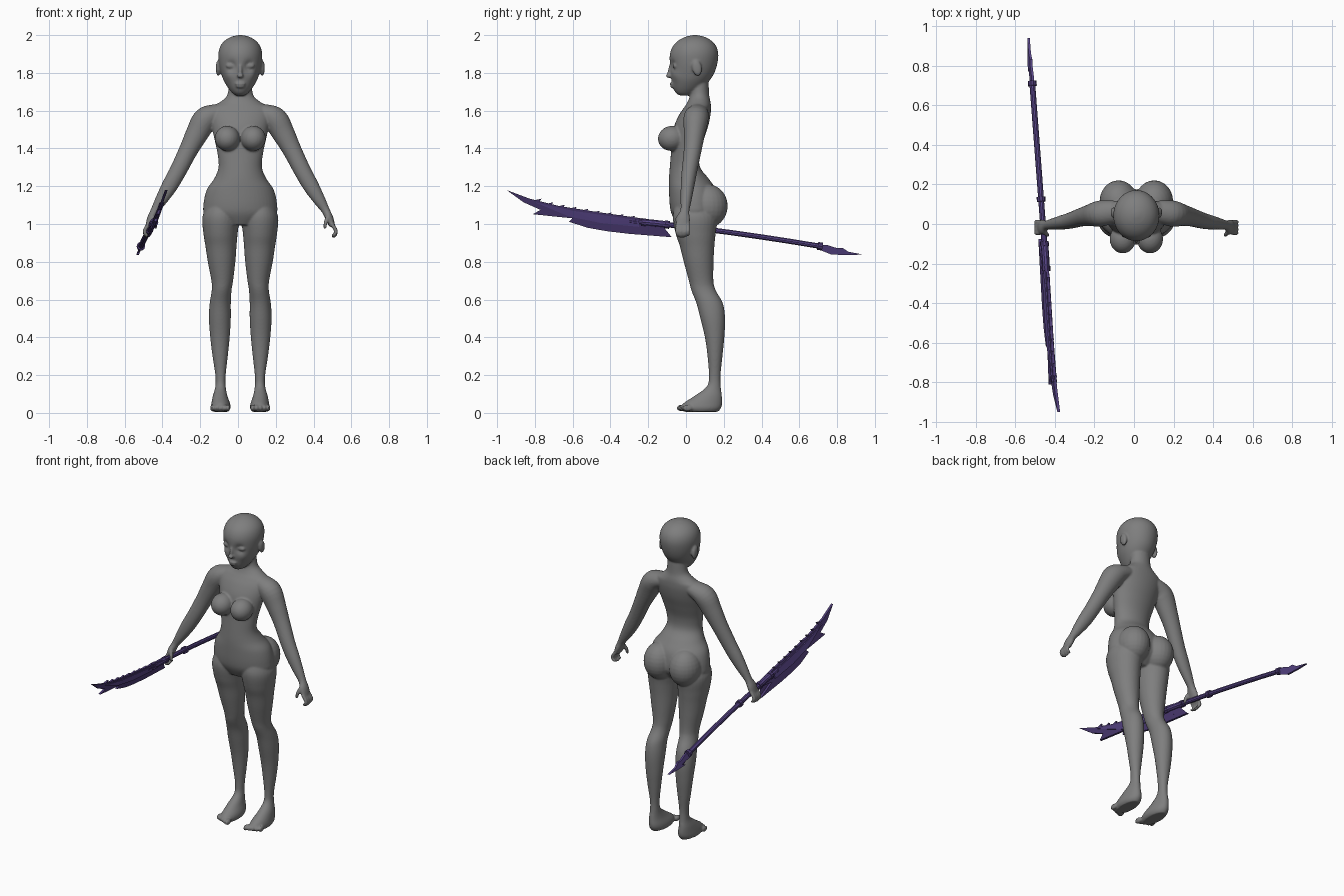
import bpy, bmesh, math
from mathutils import Vector, Matrix

CX = 0.012  # figure's centre line


def material(name, rgb):
    m = bpy.data.materials.new(name)
    m.diffuse_color = (*rgb, 1)
    return m


GREY = material("grey", (0.21, 0.21, 0.21))
PURPLE = material("purple", (0.10, 0.062, 0.25))
DARK = material("dark_purple", (0.075, 0.045, 0.18))


def finish(bm, name, mat, smooth=True):
    bmesh.ops.recalc_face_normals(bm, faces=bm.faces)
    me = bpy.data.meshes.new(name)
    bm.to_mesh(me)
    bm.free()
    ob = bpy.data.objects.new(name, me)
    bpy.context.collection.objects.link(ob)
    me.materials.append(mat)
    for p in me.polygons:
        p.use_smooth = smooth
    return ob


def spline(rows, steps):
    """Catmull-Rom through rows of equal-length tuples."""
    out = []
    for i in range(len(rows) - 1):
        a, b, c, d = (rows[max(0, min(len(rows) - 1, i + k))] for k in (-1, 0, 1, 2))
        for s in range(steps):
            t = s / steps
            out.append([0.5 * (2*q + (r-p)*t + (2*p-5*q+4*r-u)*t*t + (3*q-p-3*r+u)*t**3)
                        for p, q, r, u in zip(a, b, c, d)])
    return out + [list(rows[-1])]


def skin(bm, rings):
    loops = [[bm.verts.new(p) for p in ring] for ring in rings]
    n = len(loops[0])
    for a, b in zip(loops, loops[1:]):
        for i in range(n):
            bm.faces.new((a[i], a[(i+1) % n], b[(i+1) % n], b[i]))
    bm.faces.new(loops[0][::-1])
    bm.faces.new(loops[-1])


def stack(bm, rows, n=32, steps=5):
    """Level rings: z, x min, x max, y front, y back."""
    rings = []
    for z, x0, x1, y0, y1 in spline(rows, steps):
        rings.append([((x0+x1)/2 + (x1-x0)/2*math.cos(2*math.pi*i/n),
                       (y0+y1)/2 + (y1-y0)/2*math.sin(2*math.pi*i/n), z) for i in range(n)])
    skin(bm, rings)


def tube(bm, rows, n=16, steps=4):
    """Rings square to a path: x, y, z, radius across, radius in depth."""
    pts = spline(rows, steps)
    rings = []
    for i, p in enumerate(pts):
        t = (Vector(pts[min(i+1, len(pts)-1)][:3]) - Vector(pts[max(i-1, 0)][:3])).normalized()
        u = (Vector((0, 0, 1)) if abs(t.y) > 0.7 else Vector((0, 1, 0))).cross(t).normalized()
        v = t.cross(u)
        rings.append([Vector(p[:3]) + u*p[3]*math.cos(2*math.pi*k/n)
                      + v*p[4]*math.sin(2*math.pi*k/n) for k in range(n)])
    skin(bm, rings)


def ball(bm, c, r, tilt=0):
    m = Matrix.Translation(c) @ Matrix.Rotation(tilt, 4, 'X') @ Matrix.Diagonal((*r, 1))
    bmesh.ops.create_uvsphere(bm, u_segments=24, v_segments=14, radius=1, matrix=m)


def push(bm, c, radius, move):
    """Soft dent or bulge around a point."""
    for v in bm.verts:
        v.co += Vector(move) * math.exp(-((v.co - Vector(c)).length / radius) ** 2)


# Head, with eye sockets and cheeks shaped into it
bm = bmesh.new()
head = [(1.68, .022, -.03, .03), (1.692, .04, -.052, .05), (1.72, .064, -.068, .09),
        (1.76, .088, -.076, .125), (1.80, .102, -.081, .15), (1.85, .113, -.086, .166),
        (1.90, .116, -.085, .171), (1.94, .106, -.07, .16), (1.97, .083, -.042, .135),
        (1.99, .05, -.005, .1), (2.0, .012, .035, .06)]
stack(bm, [(z, -w, w, f, b) for z, w, f, b in head], n=64, steps=8)
for s in (-1, 1):
    push(bm, (s*.05, -.08, 1.835), .026, (0, .02, 0))
    push(bm, (s*.068, -.06, 1.785), .03, (s*.004, -.006, 0))
    ball(bm, (s*.049, -.057, 1.837), (.028, .014, .013))     # closed eye
    ball(bm, (s*.117, .058, 1.825), (.013, .026, .042), .2)  # ear
ball(bm, (0, -.08, 1.815), (.011, .016, .042), -.2)          # nose
ball(bm, (0, -.091, 1.785), (.018, .016, .012))
ball(bm, (0, -.074, 1.742), (.028, .012, .008))              # lips
ball(bm, (0, -.071, 1.729), (.024, .013, .009))

# Torso and neck
torso = [(.995, .09, -.045, .11), (1.05, .185, -.075, .165), (1.1, .195, -.086, .175),
         (1.18, .178, -.09, .16), (1.24, .138, -.09, .12), (1.30, .115, -.086, .075),
         (1.37, .12, -.08, .072), (1.45, .137, -.074, .095), (1.52, .152, -.062, .118),
         (1.58, .162, -.035, .13), (1.62, .15, -.008, .132), (1.645, .108, .008, .13),
         (1.68, .07, .02, .123), (1.74, .061, .026, .12), (1.80, .06, .03, .118)]
stack(bm, [(z, -w, w, f, b) for z, w, f, b in torso], n=48)

leg = [(1.12, .03, .165, -.05, .13), (1.04, .006, .2, -.07, .165), (.95, .014, .195, -.055, .157),
       (.88, .02, .184, -.032, .15), (.80, .026, .172, -.012, .146), (.70, .038, .153, .015, .145),
       (.65, .046, .151, .028, .157), (.58, .05, .162, .055, .195), (.50, .05, .166, .076, .207),
       (.40, .056, .159, .1, .203), (.30, .066, .147, .114, .193), (.20, .077, .132, .121, .183),
       (.14, .077, .132, .11, .184), (.09, .068, .145, .045, .19), (.05, .054, .153, -.015, .192),
       (.025, .052, .155, -.025, .185), (.006, .062, .145, -.01, .17)]
arm = [(.05, .065, 1.605, .035, .045), (.13, .06, 1.585, .05, .06), (.185, .052, 1.553, .066, .066),
       (.228, .045, 1.48, .06, .056), (.275, .035, 1.39, .05, .047), (.33, .018, 1.28, .045, .041),
       (.375, .008, 1.20, .042, .036), (.42, 0, 1.125, .032, .029), (.453, -.006, 1.07, .022, .024),
       (.472, -.014, 1.03, .021, .036), (.486, -.018, .99, .016, .036)]


def mirrored(rows, s):
    return [(s*r[0], *r[1:]) for r in rows]


for s in (-1, 1):
    # Legs, feet and toes
    stack(bm, [(z, min(s*a, s*b), max(s*a, s*b), f, k) for z, a, b, f, k in leg])
    for i in range(5):
        ball(bm, (s*(.066+.021*i), -.024+.008*i, .026), (.013-.001*i, .027, .018))
    # Chest and hips
    ball(bm, (s*.069, -.076, 1.453), (.066, .073, .066), .15)
    ball(bm, (s*.09, .115, 1.095), (.096, .106, .115))
    # Arms, fingers and thumb
    tube(bm, mirrored(arm, s), n=24)
    for i in range(4):
        y, d = -.046 + .019*i, .006*abs(i-1.3)
        tube(bm, mirrored([(.484, y, 1.0, .011, .01), (.505, y, .968, .011, .01),
                           (.503, y, .94+d, .01, .009), (.486, y, .928+d, .007, .007)], s), n=10)
    tube(bm, mirrored([(.468, -.035, 1.04, .014, .014), (.452, -.053, 1.008, .011, .011),
                       (.448, -.058, .975, .008, .008)], s), n=10)

# Fuse all parts into one smooth skin
bmesh.ops.translate(bm, verts=bm.verts, vec=(CX, 0, 0))
body = finish(bm, "body", GREY)
rm = body.modifiers.new("fuse", 'REMESH')
rm.mode = 'VOXEL'
rm.voxel_size = 0.006
rm.use_smooth_shade = True
sm = body.modifiers.new("soften", 'SMOOTH')
sm.factor = 0.5
sm.iterations = 4


# Polearm: axis height and sideways position along y
def axis(y):
    x = -.46 - .076*y if y > -.2 else -.445 + .063*((-y-.2)/.74)**1.3
    z = .985 - .12*y - .035*y*y if y > -.2 else 1.008 + .17*((-y-.2)/.75)**1.5
    return x, z


def rod(name, y0, y1, r, mat, n=10):
    bm = bmesh.new()
    ys = [y0 + (y1-y0)*i/6 for i in range(7)]
    tube(bm, [(axis(y)[0], y, axis(y)[1], r, r) for y in ys], n=n, steps=1)
    return finish(bm, name, mat, smooth=False)


rod("shaft", .72, -.3, .0145, PURPLE)
rod("socket", -.1, -.23, .019, PURPLE)
for i, y in enumerate((.71, .125, -.1, -.225)):
    rod(f"collar_{i}", y+.012, y-.012, .022, DARK)


def plate(name, outline, thick, mat):
    """Thin blade from a y,z outline that leans and follows the axis."""
    bm = bmesh.new()
    sides = []
    for h in (-thick/2, thick/2):
        sides.append([bm.verts.new((axis(y)[0] + .35*(z-axis(y)[1]) + h, y, z)) for y, z in outline])
    skin_a, skin_b = sides
    n = len(outline)
    for i in range(n):
        bm.faces.new((skin_a[i], skin_a[(i+1) % n], skin_b[(i+1) % n], skin_b[i]))
    caps = [bm.faces.new(skin_a[::-1]), bm.faces.new(skin_b)]
    bmesh.ops.triangulate(bm, faces=caps)
    return finish(bm, name, mat, smooth=False)


# Main blade with hooked lower edge
plate("blade", [(-.95, 1.18), (-.83, 1.135), (-.67, 1.095), (-.46, 1.062), (-.25, 1.032),
                (-.12, 1.012), (-.12, .985), (-.22, .975), (-.075, .93), (-.3, .948),
                (-.42, .962), (-.52, .98), (-.62, 1.012), (-.60, 1.03), (-.70, 1.04),
                (-.81, 1.052), (-.77, 1.075), (-.86, 1.115)], .014, DARK)
plate("blade_core", [(-.80, 1.115), (-.60, 1.07), (-.25, 1.02), (-.25, .985), (-.45, 1.005),
                     (-.62, 1.04)], .026, PURPLE)
# Small teeth along the back of the blade
for i in range(9):
    y = -.80 + .062*i
    z = 1.122 - .098*((y+.80)/.55)**.75 if i else 1.122
    plate(f"tooth_{i}", [(y-.02, z), (y+.035, z+.012), (y+.02, z-.012)], .012, DARK)
# Barbed spike at the butt end
plate("tail_spike", [(.70, .892), (.75, .888), (.80, .872), (.83, .873), (.86, .853), (.94, .838),
                     (.86, .836), (.77, .838), (.80, .850), (.71, .862)], .012, PURPLE)
